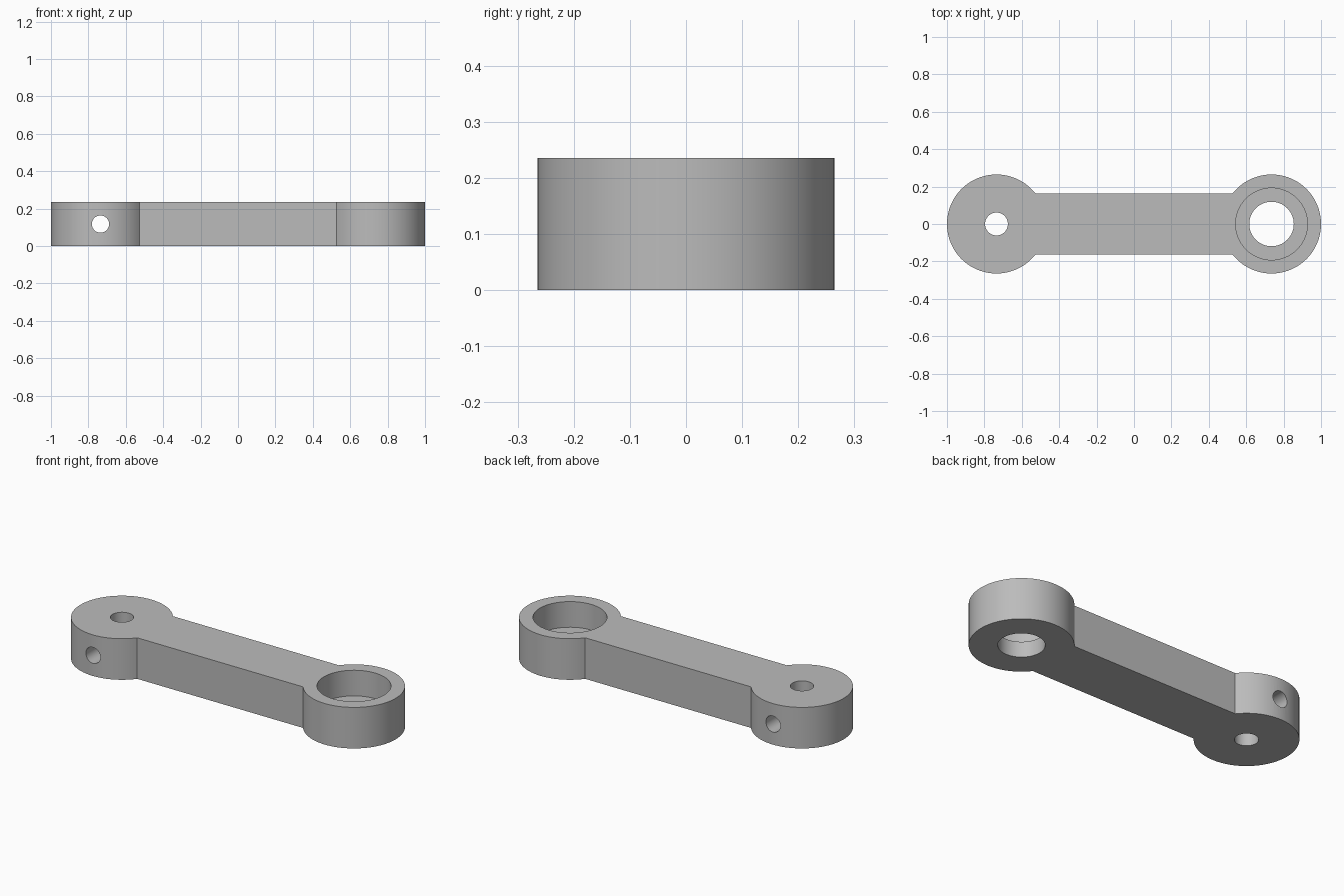
import bpy, bmesh
from math import asin, cos, sin, pi, radians

cube = bpy.data.objects.get("Cube")
if cube:
    bpy.data.objects.remove(cube, do_unlink=True)

HEIGHT = 0.2353
CENTRE = 0.7353      # distance of each boss from the middle
BOSS_R = 0.2647
BAR_HALF = 0.1618
STEPS = 72

grey = bpy.data.materials.new("plain grey")
grey.use_nodes = True
grey.diffuse_color = (0.5, 0.5, 0.5, 1)
grey.node_tree.nodes["Principled BSDF"].inputs["Base Color"].default_value = (0.5, 0.5, 0.5, 1)


def boss_arc(cx, facing):
    """Arc round the outer side of a boss, from one bar edge to the other."""
    neck = asin(BAR_HALF / BOSS_R)
    sweep = pi - neck
    angles = [facing - sweep + 2 * sweep * i / STEPS for i in range(STEPS + 1)]
    return [(cx + BOSS_R * cos(a), BOSS_R * sin(a), 0) for a in angles]


# Link body: two round bosses joined by a straight bar
bm = bmesh.new()
outline = boss_arc(CENTRE, 0) + boss_arc(-CENTRE, pi)
base = bm.faces.new([bm.verts.new(p) for p in outline])
top = bmesh.ops.extrude_face_region(bm, geom=[base])["geom"]
bmesh.ops.translate(bm, vec=(0, 0, HEIGHT),
                    verts=[e for e in top if isinstance(e, bmesh.types.BMVert)])
bmesh.ops.recalc_face_normals(bm, faces=bm.faces)
mesh = bpy.data.meshes.new("link_arm")
bm.to_mesh(mesh)
bm.free()
mesh.materials.append(grey)
link = bpy.data.objects.new("link_arm", mesh)
bpy.context.collection.objects.link(link)


def drill(name, radius, depth, location, tilt=0):
    """Cut a round hole through the link."""
    bpy.ops.mesh.primitive_cylinder_add(vertices=64, radius=radius, depth=depth,
                                        location=location, rotation=(tilt, 0, 0))
    cutter = bpy.context.object
    cutter.name = name
    cutter.hide_render = True
    cutter.data.materials.append(grey)
    mod = link.modifiers.new(name, "BOOLEAN")
    mod.operation = "DIFFERENCE"
    mod.solver = "EXACT"
    mod.object = cutter
    bpy.context.view_layer.objects.active = link
    bpy.ops.object.modifier_apply(modifier=name)
    bpy.data.objects.remove(cutter, do_unlink=True)


# Bearing seat and through hole in the left boss
SEAT_FLOOR = HEIGHT - 0.147
drill("bearing_seat", 0.192, 0.4, (CENTRE, 0, SEAT_FLOOR + 0.2))
drill("bearing_hole", 0.119, 1, (CENTRE, 0, 0))

# Shaft hole and cross screw hole in the right boss
drill("shaft_hole", 0.061, 1, (-CENTRE, 0, 0))
drill("screw_hole", 0.046, 1, (-CENTRE, 0, HEIGHT / 2), radians(90))

# Smooth round walls, sharp rims
bpy.ops.object.select_all(action="DESELECT")
link.select_set(True)
bpy.context.view_layer.objects.active = link
bpy.ops.object.shade_smooth_by_angle(angle=radians(30))
